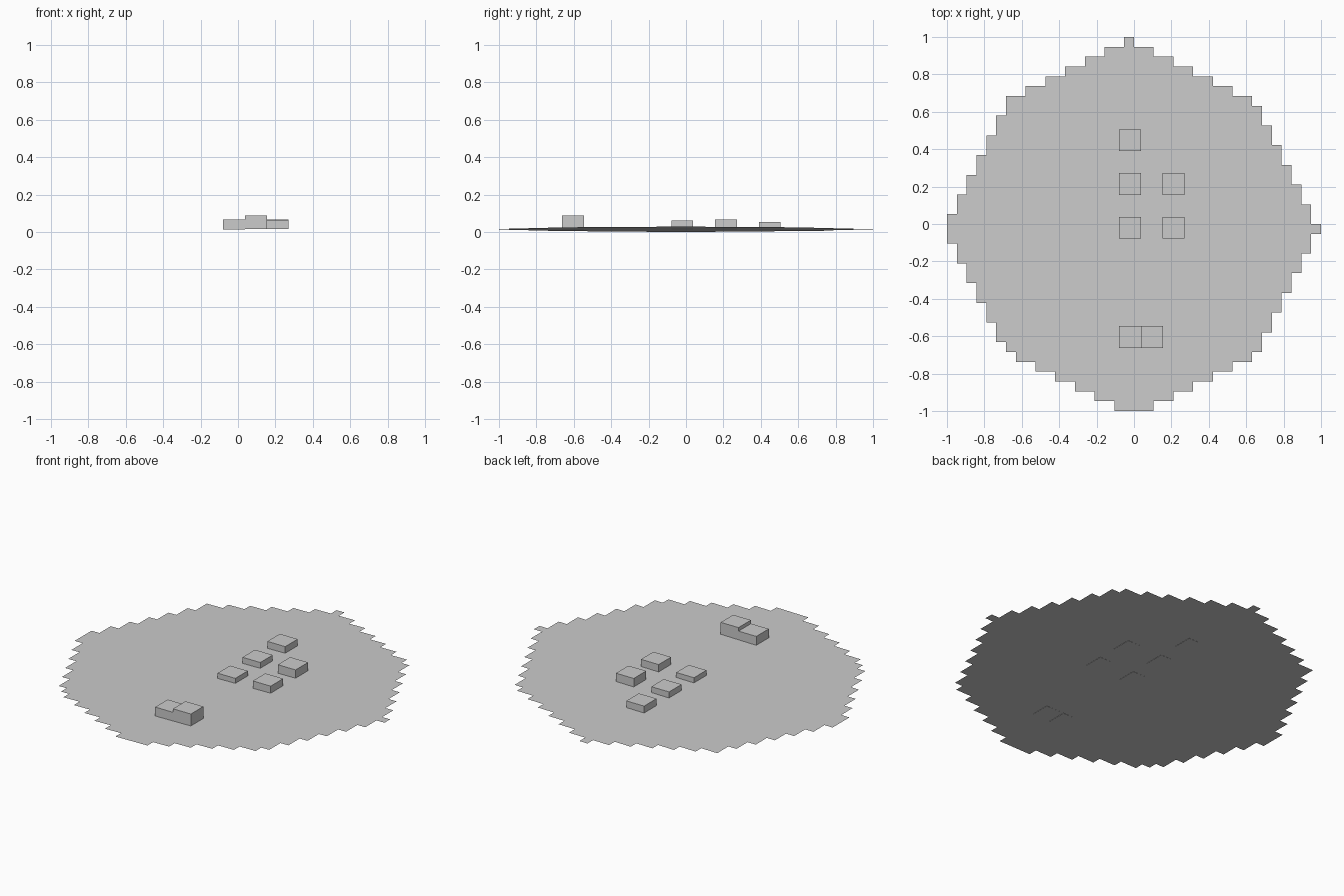
import bpy
import bmesh

cube = bpy.data.objects.get("Cube")
if cube:
    bpy.data.objects.remove(cube, do_unlink=True)

grey = bpy.data.materials.new("light_grey")
grey.use_nodes = True
GREY = (0.6, 0.6, 0.6, 1)
grey.diffuse_color = GREY
grey.node_tree.nodes["Principled BSDF"].inputs["Base Color"].default_value = GREY

CELL = 1 / 19


def ground_z(x):
    return 0.015 + 0.0145 * x


def finish(name, bm):
    mesh = bpy.data.meshes.new(name)
    bm.to_mesh(mesh)
    bm.free()
    mesh.materials.append(grey)
    obj = bpy.data.objects.new(name, mesh)
    bpy.context.collection.objects.link(obj)


def pairs(values):
    return [v for v in values for _ in range(2)]


# Ground: gently sloping sheet of square cells with a stepped outline
taper = list(range(10, 1, -2))
left = list(range(1, 12, 2)) + pairs(range(13, 20)) + [19] + pairs(range(18, 13, -1)) + [13, 12] + taper
right = list(range(0, 13, 2)) + pairs(range(13, 19)) + [19] + pairs(range(18, 12, -1)) + [12] + taper

bm = bmesh.new()
corners = {}


def corner(i, j):
    if (i, j) not in corners:
        x = i * CELL
        corners[i, j] = bm.verts.new((x, j * CELL, ground_z(x)))
    return corners[i, j]


for row, (a, b) in enumerate(zip(left, right)):
    top = 19 - row
    for i in range(-a, b):
        bm.faces.new([corner(i, top - 1), corner(i + 1, top - 1),
                      corner(i + 1, top), corner(i, top)])
finish("ground", bm)

# Blocks: name, centre x, centre y, top height
SIZE = 0.117
blocks = [
    ("back_block", -0.021, 0.448, 0.055),
    ("middle_right_block", -0.021, 0.214, 0.05),
    ("middle_left_block", 0.211, 0.214, 0.068),
    ("centre_right_block", -0.021, -0.02, 0.045),
    ("centre_left_block", 0.211, -0.02, 0.061),
    ("front_low_block", -0.021, -0.605, 0.067),
    ("front_tall_block", 0.096, -0.605, 0.088),
]
for name, x, y, top in blocks:
    base = ground_z(x) - 0.0005
    bm = bmesh.new()
    bmesh.ops.create_cube(bm, size=1)
    bmesh.ops.scale(bm, vec=(SIZE, SIZE, top - base), verts=bm.verts)
    bmesh.ops.translate(bm, vec=(x, y, (top + base) / 2), verts=bm.verts)
    finish(name, bm)
